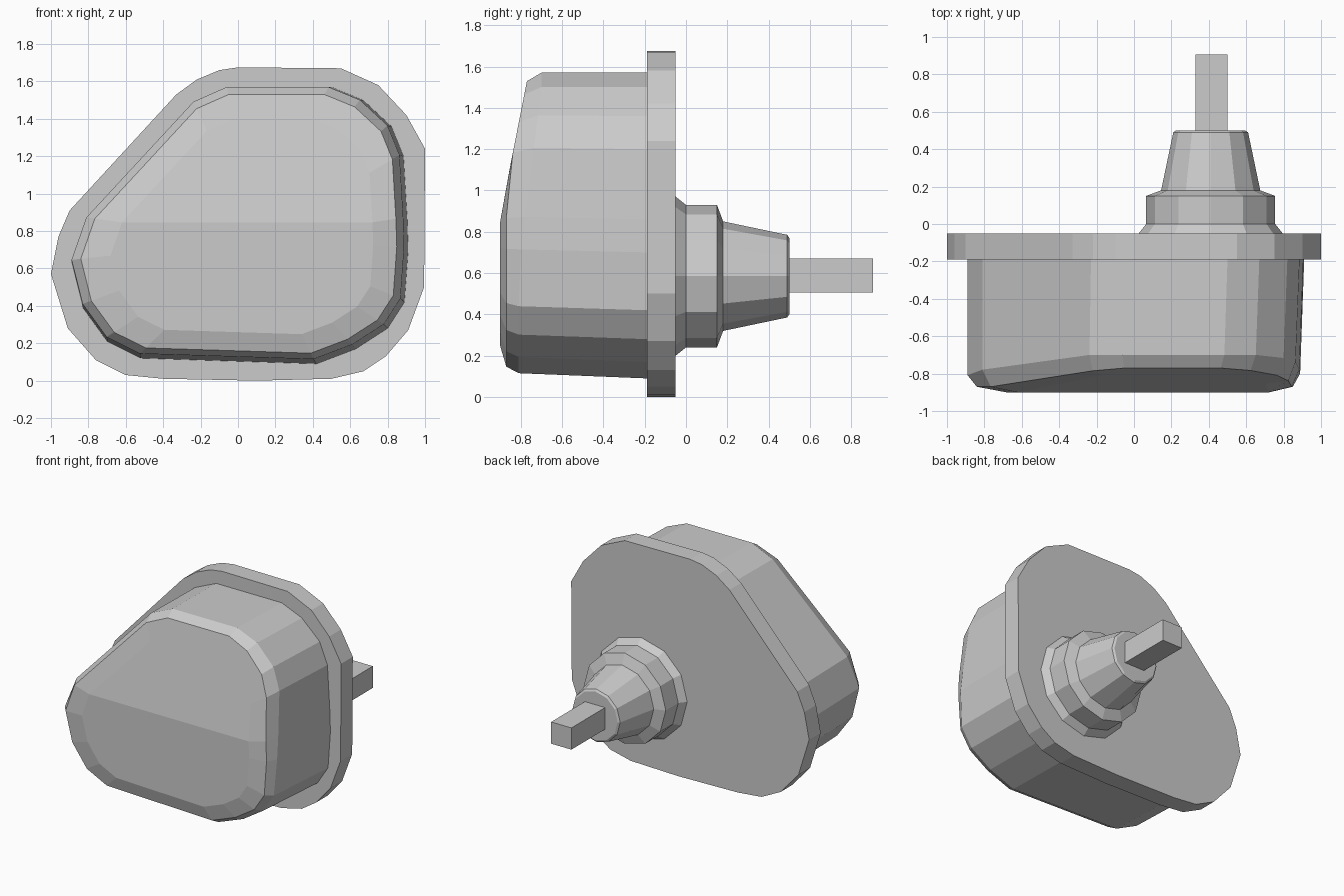
import bpy, bmesh, math

if "Cube" in bpy.data.objects:
    bpy.data.objects.remove(bpy.data.objects["Cube"])


def make_object(name, rings, caps=()):
    """Loft equal-length closed rings; caps are (ring index, [point indices])."""
    bm = bmesh.new()
    vs = [[bm.verts.new(p) for p in ring] for ring in rings]
    n = len(rings[0])
    for a, b in zip(vs, vs[1:]):
        for i in range(n):
            j = (i + 1) % n
            bm.faces.new((a[i], a[j], b[j], b[i]))
    for r, idx in caps:
        bm.faces.new([vs[r][i] for i in idx])
    bmesh.ops.recalc_face_normals(bm, faces=bm.faces)
    me = bpy.data.meshes.new(name)
    bm.to_mesh(me)
    bm.free()
    ob = bpy.data.objects.new(name, me)
    bpy.context.collection.objects.link(ob)
    return ob


# Mounting flange: flat plate with a rounded, slanted outline
plate = [(-0.4, 0.01), (-0.6, 0.03), (-0.76, 0.11), (-0.91, 0.28), (-1, 0.57),
         (-0.96, 0.77), (-0.9, 0.91), (-0.33, 1.53), (-0.22, 1.61), (-0.1, 1.66),
         (0, 1.675), (0.55, 1.67), (0.75, 1.58), (0.9, 1.42), (1, 1.24),
         (0.995, 0.5), (0.91, 0.27), (0.79, 0.13), (0.67, 0.05), (0.5, 0.01), (0.1, 0.0)]
everything = list(range(len(plate)))
make_object("flange", [[(x, y, z) for x, z in plate] for y in (-0.19, -0.05)],
            [(0, everything), (1, everything)])

# Housing: same kind of outline, chamfered rim and a face leaning back at the top
body = [(-0.52, 0.12), (-0.7, 0.21), (-0.83, 0.39), (-0.89, 0.63), (-0.81, 0.86),
        (-0.23, 1.49), (-0.05, 1.57), (0.5, 1.57), (0.67, 1.5), (0.82, 1.36),
        (0.885, 1.2), (0.905, 0.86), (0.91, 0.7), (0.89, 0.42), (0.8, 0.28),
        (0.63, 0.17), (0.42, 0.09)]


def face_y(z):
    return -0.9 + max(0, z - 0.87) * 0.197


def inset(s):
    return [(0.1 + (x - 0.1) * s, 0.75 + (z - 0.75) * s) for x, z in rim]


rim = [(-0.9 + (x + 0.9) * 0.988, 1.57 + (z - 1.57) * 0.983) for x, z in body]
rim_ring = [(x, -0.81 + 0.11 * min(1, max(0, (z - 0.63) / 0.86)), z) for x, z in rim]
edge_ring = [(x, max(-0.87, face_y(z)), z) for x, z in inset(0.95)]
front_ring = [(x, face_y(z), z) for x, z in inset(0.79)]
make_object("housing",
            [[(x, -0.19, z) for x, z in body], rim_ring, edge_ring, front_ring],
            [(3, list(range(4, 12))), (3, list(range(11, 17)) + list(range(0, 5)))])

# Rear boss: stepped, tapering collar
SIDES = 12
profile = [(-0.05, 0.385), (0.0, 0.345), (0.15, 0.345), (0.18, 0.265), (0.49, 0.2), (0.5, 0.185)]
boss = [[(0.41 + r * math.cos(2 * math.pi * i / SIDES), y,
          0.585 + r * math.sin(2 * math.pi * i / SIDES)) for i in range(SIDES)]
        for y, r in profile]
make_object("rear_collar", boss, [(len(profile) - 1, list(range(SIDES)))])

# Square shaft
square = [(0.33, 0.505), (0.5, 0.505), (0.5, 0.67), (0.33, 0.67)]
make_object("shaft", [[(x, y, z) for x, z in square] for y in (0.49, 0.905)],
            [(0, [0, 1, 2, 3]), (1, [0, 1, 2, 3])])
